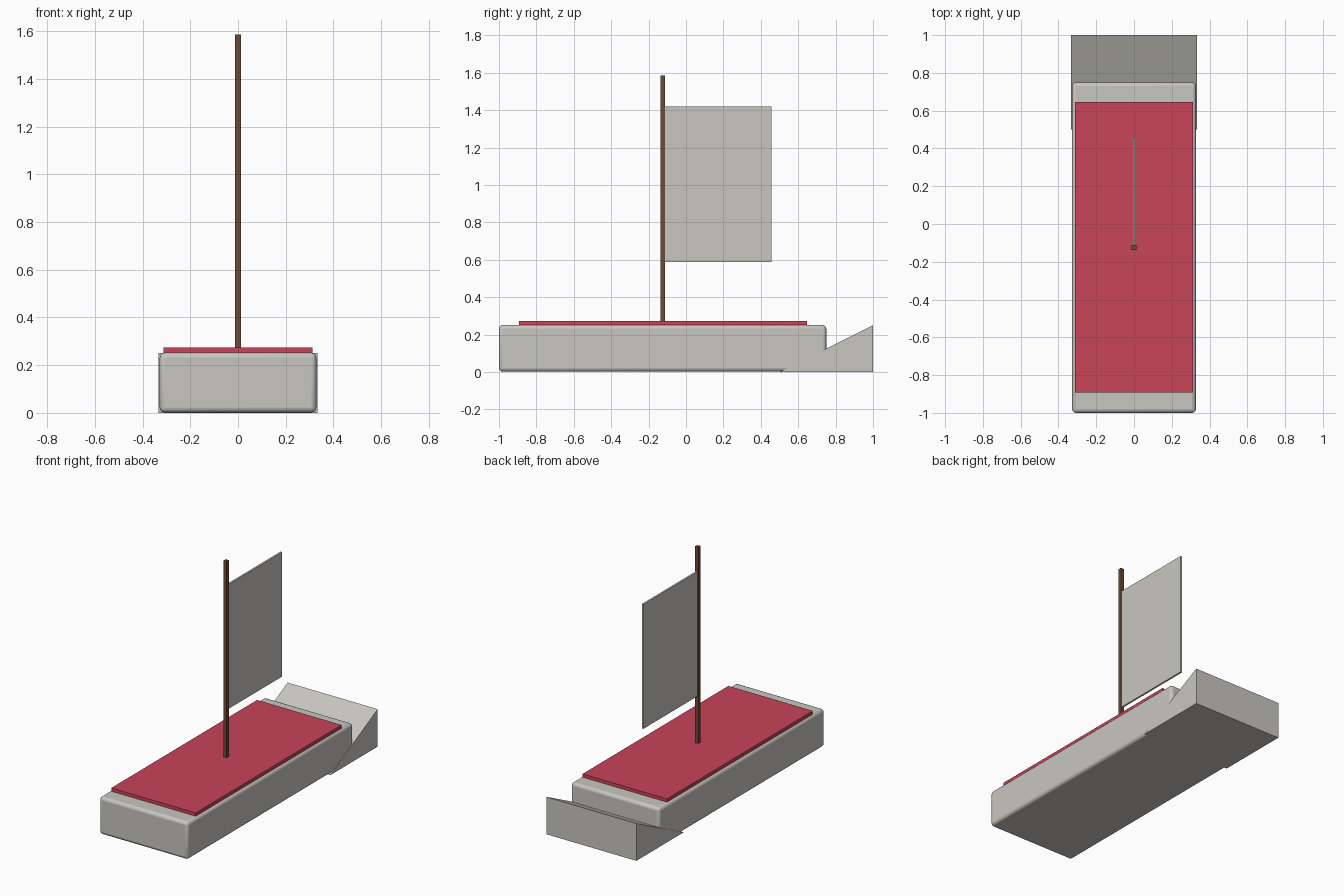
import bpy, bmesh, math

cube = bpy.data.objects.get("Cube")
if cube:
    bpy.data.objects.remove(cube, do_unlink=True)


def material(name, rgb):
    mat = bpy.data.materials.new(name)
    mat.use_nodes = True
    colour = (*rgb, 1)
    mat.diffuse_color = colour
    mat.node_tree.nodes["Principled BSDF"].inputs["Base Color"].default_value = colour
    return mat


def finish(name, bm, mat):
    bmesh.ops.recalc_face_normals(bm, faces=bm.faces[:])
    mesh = bpy.data.meshes.new(name)
    bm.to_mesh(mesh)
    bm.free()
    mesh.materials.append(mat)
    obj = bpy.data.objects.new(name, mesh)
    bpy.context.collection.objects.link(obj)
    return obj


def box(name, half_width, y_range, z_range, mat):
    """Box centred on x = 0, given by its extents."""
    bm = bmesh.new()
    bmesh.ops.create_cube(bm, size=1)
    for v in bm.verts:
        v.co.x *= 2 * half_width
        v.co.y = y_range[v.co.y > 0]
        v.co.z = z_range[v.co.z > 0]
    return finish(name, bm, mat)


def prism(name, half_width, profile, mat):
    """Side profile (y, z) extruded across x."""
    bm = bmesh.new()
    face = bm.faces.new([bm.verts.new((-half_width, y, z)) for y, z in profile])
    out = bmesh.ops.extrude_face_region(bm, geom=[face])
    moved = [g for g in out["geom"] if isinstance(g, bmesh.types.BMVert)]
    bmesh.ops.translate(bm, verts=moved, vec=(2 * half_width, 0, 0))
    return finish(name, bm, mat)


grey = material("pale grey", (0.578, 0.565, 0.527))
red = material("crimson", (0.578, 0.058, 0.102))
brown = material("dark wood", (0.15, 0.07, 0.035))

# Hull with softly rounded edges
hull = box("hull", 0.328, (-1, 0.75), (0.002, 0.252), grey)
bevel = hull.modifiers.new("rounded edges", "BEVEL")
bevel.width = 0.02
bevel.segments = 3
bpy.context.view_layer.objects.active = hull
hull.select_set(True)
bpy.ops.object.shade_smooth_by_angle(angle=math.radians(35))

# Sloping stern wedge
prism("stern_wedge", 0.333, [(0.5, 0), (1, 0), (1, 0.25)], grey)

# Deck panel, mast and sail
box("deck", 0.312, (-0.893, 0.647), (0.24, 0.274), red)
box("mast", 0.0125, (-0.137, -0.112), (0.25, 1.585), brown)
box("sail", 0.006, (-0.115, 0.458), (0.588, 1.42), grey)
